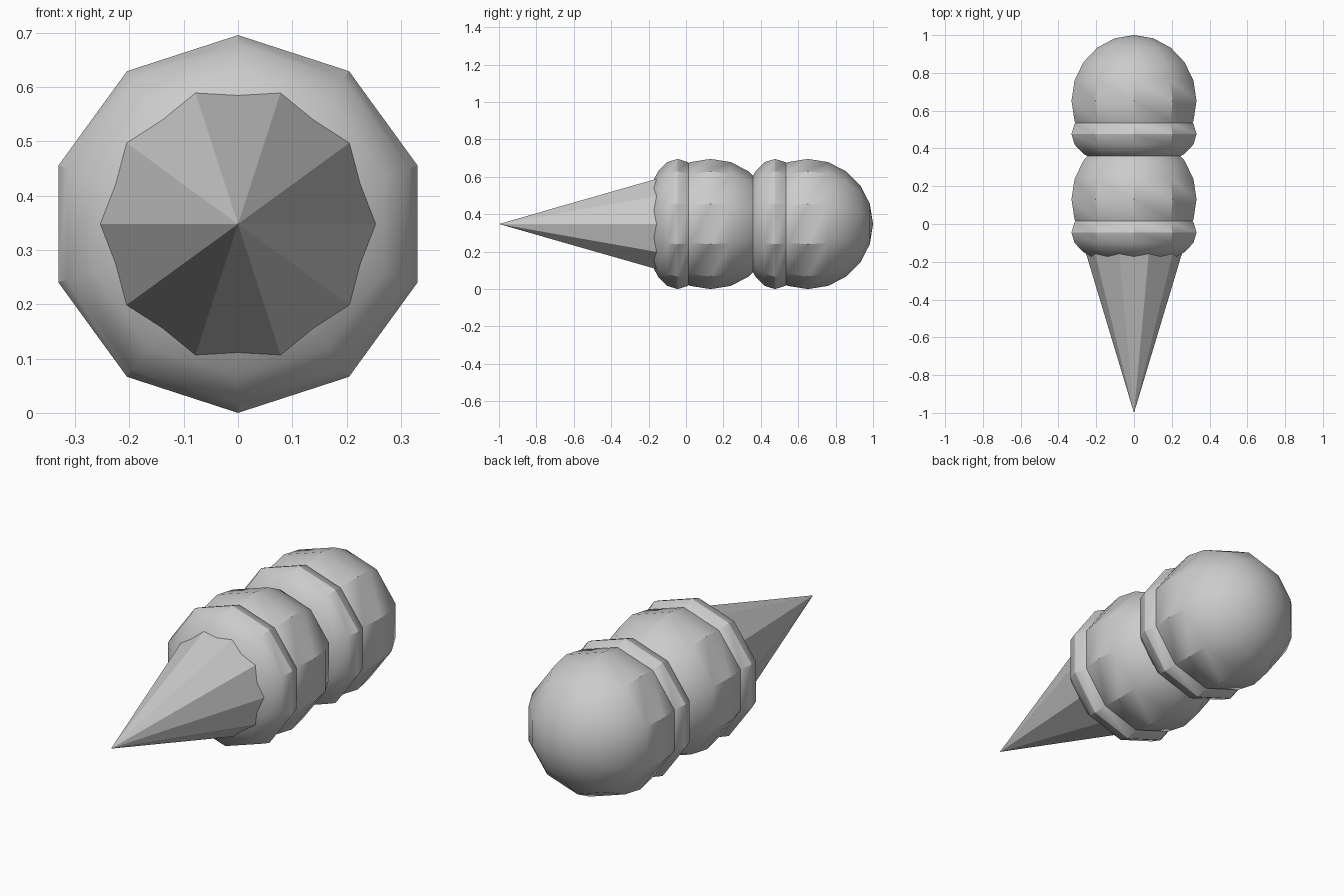
import bpy, bmesh, math

cube = bpy.data.objects.get("Cube")
if cube:
    bpy.data.objects.remove(cube, do_unlink=True)

SIDES = 10
RADIUS = 0.348
AXIS_Z = 0.348

grey = bpy.data.materials.new("plain grey")
grey.use_nodes = True
grey.diffuse_color = (0.6, 0.6, 0.6, 1)
grey.node_tree.nodes["Principled BSDF"].inputs["Base Color"].default_value = (0.6, 0.6, 0.6, 1)


def lathe(name, profile, phase, smooth):
    """Revolve (radius, y) points about the long axis; radius 0 makes a pole."""
    bm = bmesh.new()
    rings = []
    for r, y in profile:
        if r < 1e-5:
            rings.append([bm.verts.new((0, y, AXIS_Z))] * SIDES)
        else:
            angles = [phase + math.tau * i / SIDES for i in range(SIDES)]
            rings.append([bm.verts.new((r * math.cos(a), y, AXIS_Z + r * math.sin(a)))
                          for a in angles])
    for a, b in zip(rings, rings[1:]):
        for i in range(SIDES):
            j = (i + 1) % SIDES
            corners = dict.fromkeys([a[i], a[j], b[j], b[i]])
            bm.faces.new(list(corners))
    bmesh.ops.recalc_face_normals(bm, faces=bm.faces[:])
    mesh = bpy.data.meshes.new(name)
    bm.to_mesh(mesh)
    bm.free()
    mesh.materials.append(grey)
    obj = bpy.data.objects.new(name, mesh)
    bpy.context.collection.objects.link(obj)
    if smooth:
        bpy.ops.object.select_all(action='DESELECT')
        obj.select_set(True)
        bpy.context.view_layer.objects.active = obj
        bpy.ops.object.shade_smooth_by_angle(angle=math.radians(32.5))
    return obj


def ball(name, centre_y, depth):
    """Ten-ring ball, squashed along the axis to the given half depth."""
    steps = [math.radians(-90 + 18 * i) for i in range(11)]
    profile = [(RADIUS * math.cos(t), centre_y + depth * math.sin(t)) for t in steps]
    return lathe(name, profile, math.pi / 2, True)


# Pointed cone, its wide end buried in the first scoop
lathe("cone", [(0, -1.0), (0.301, 0.0), (0, 0.0)], 0, False)

# Two scoops, each with a flattened rim at its front
for label, y in (("lower", 0.131), ("upper", 0.652)):
    ball(label + "_scoop", y, RADIUS)
    ball(label + "_scoop_rim", y - 0.176, 0.178)
